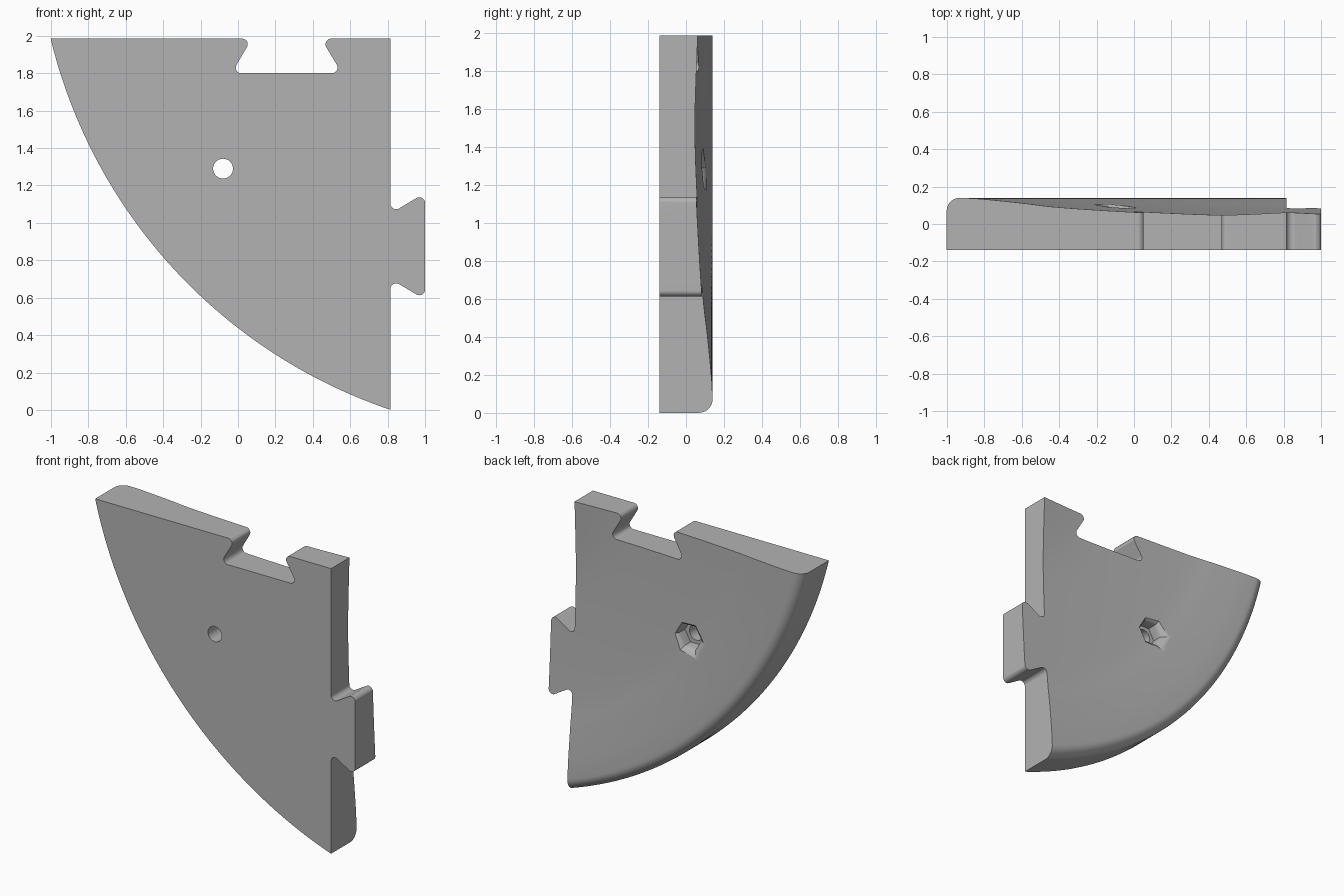
import bpy, bmesh, math
from mathutils import Vector, Matrix

cube = bpy.data.objects.get("Cube")
if cube:
    bpy.data.objects.remove(cube)

FRONT, BACK = -0.14, 0.14
CENTRE = Vector((1.707, 0, 2.641))   # axis of the round rim
RIM, ROUND = 2.787, 0.07
TOP, SIDE = 1.985, 0.815


def make_object(name, bm):
    bmesh.ops.recalc_face_normals(bm, faces=bm.faces[:])
    mesh = bpy.data.meshes.new(name)
    bm.to_mesh(mesh)
    bm.free()
    obj = bpy.data.objects.new(name, mesh)
    bpy.context.collection.objects.link(obj)
    return obj


def smooth_curve(points, steps):
    """Catmull-Rom curve through the points."""
    pts = [Vector(p) for p in points]
    pts = [2 * pts[0] - pts[1]] + pts + [2 * pts[-1] - pts[-2]]
    out = []
    for a, b, c, d in zip(pts, pts[1:], pts[2:], pts[3:]):
        for i in range(steps):
            t = i / steps
            out.append(0.5 * (2 * b + (c - a) * t + (2 * a - 5 * b + 4 * c - d) * t ** 2
                              + (3 * b - a - 3 * c + d) * t ** 3))
    return out


def fillet(points, steps=8):
    """Round the corners of (x, z, radius) points."""
    out = []
    for i, (x, z, r) in enumerate(points):
        p = Vector((x, z))
        if r == 0:
            out.append(p)
            continue
        a = (Vector(points[i - 1][:2]) - p).normalized()
        b = (Vector(points[(i + 1) % len(points)][:2]) - p).normalized()
        half = a.angle(b) / 2
        c = p + (a + b).normalized() * r / math.sin(half)
        start, end = p + a * r / math.tan(half) - c, p + b * r / math.tan(half) - c
        out += [c + start.lerp(end, k / steps).normalized() * r for k in range(steps + 1)]
    return out


def loft(name, rings):
    """Closed solid through rings of equal point count."""
    bm = bmesh.new()
    loops = [[bm.verts.new(p) for p in ring] for ring in rings]
    n = len(loops[0])
    for lo, hi in zip(loops, loops[1:]):
        for i in range(n):
            j = (i + 1) % n
            bm.faces.new((lo[i], lo[j], hi[j], hi[i]))
    bm.faces.new(loops[0])
    bm.faces.new(loops[-1])
    return make_object(name, bm)


def circle(x, z, r, y, sides):
    return [(x + r * math.cos(k * math.tau / sides), y, z + r * math.sin(k * math.tau / sides))
            for k in range(sides)]


def cut(target, cutter, operation):
    mod = target.modifiers.new(cutter.name, 'BOOLEAN')
    mod.object, mod.operation, mod.solver = cutter, operation, 'EXACT'
    bpy.context.view_layer.objects.active = target
    bpy.ops.object.modifier_apply(modifier=mod.name)
    bpy.data.objects.remove(cutter)


# Dished back with a rounded rim, revolved a quarter turn
dish = smooth_curve([(0.9, 0.078), (1.1, 0.062), (1.43, 0.047), (1.78, 0.06),
                     (2.2, 0.088), (2.4, 0.112), (2.6, 0.133), (RIM - ROUND, BACK)], 5)
edge = [Vector((RIM - ROUND + ROUND * math.sin(a), BACK - ROUND + ROUND * math.cos(a)))
        for a in (k * math.pi / 20 for k in range(11))]
profile = dish + edge + [Vector((RIM, FRONT)), Vector((0.9, FRONT))]
bm = bmesh.new()
verts = [bm.verts.new((CENTRE.x - p.x, p.y, CENTRE.z)) for p in profile]
loop = [bm.edges.new((v, verts[(i + 1) % len(verts)])) for i, v in enumerate(verts)]
bmesh.ops.spin(bm, geom=verts + loop, cent=CENTRE, axis=(0, 1, 0),
               angle=-math.pi / 2, steps=90, use_duplicate=False)
bmesh.ops.holes_fill(bm, edges=[e for e in bm.edges if e.is_boundary], sides=0)
panel = make_object("quarter_panel", bm)

# Straight sides with a dovetail tongue and a matching notch
R = 0.03
tongue = [(SIDE, 0.70, R), (1.0, 0.59, R), (1.0, 1.16, R), (SIDE, 1.05, R)]
notch = [(0.445, TOP, R), (0.555, 1.80, R), (-0.035, 1.80, R), (0.075, TOP, R)]
outline = fillet([(SIDE, -0.2, 0)] + tongue + [(SIDE, TOP, 0)] + notch
                 + [(-1.3, TOP, 0), (-1.3, -0.2, 0)])
cut(panel, loft("outline_cutter", [[(p.x, y, p.y) for p in outline] for y in (-0.3, 0.3)]),
    'INTERSECT')

# Bolt hole with a flared six-sided nut pocket at the back
HX, HZ = -0.08, 1.29
cut(panel, loft("bolt_hole", [circle(HX, HZ, 0.053, y, 48) for y in (-0.3, 0.3)]), 'DIFFERENCE')
pocket = [(0.088, 0.0), (0.088, 0.06), (0.095, 0.077), (0.12, 0.096), (0.15, 0.115), (0.15, 0.3)]
cut(panel, loft("nut_pocket", [circle(HX, HZ, r, y, 6) for r, y in pocket]), 'DIFFERENCE')

# Single grey material
grey = bpy.data.materials.new("plain_grey")
grey.use_nodes = True
colour = (0.45, 0.45, 0.45, 1)
grey.diffuse_color = colour
grey.node_tree.nodes["Principled BSDF"].inputs["Base Color"].default_value = colour
panel.data.materials.clear()
panel.data.materials.append(grey)

bpy.ops.object.select_all(action='DESELECT')
panel.select_set(True)
bpy.context.view_layer.objects.active = panel
bpy.ops.object.shade_smooth_by_angle(angle=math.radians(30))
